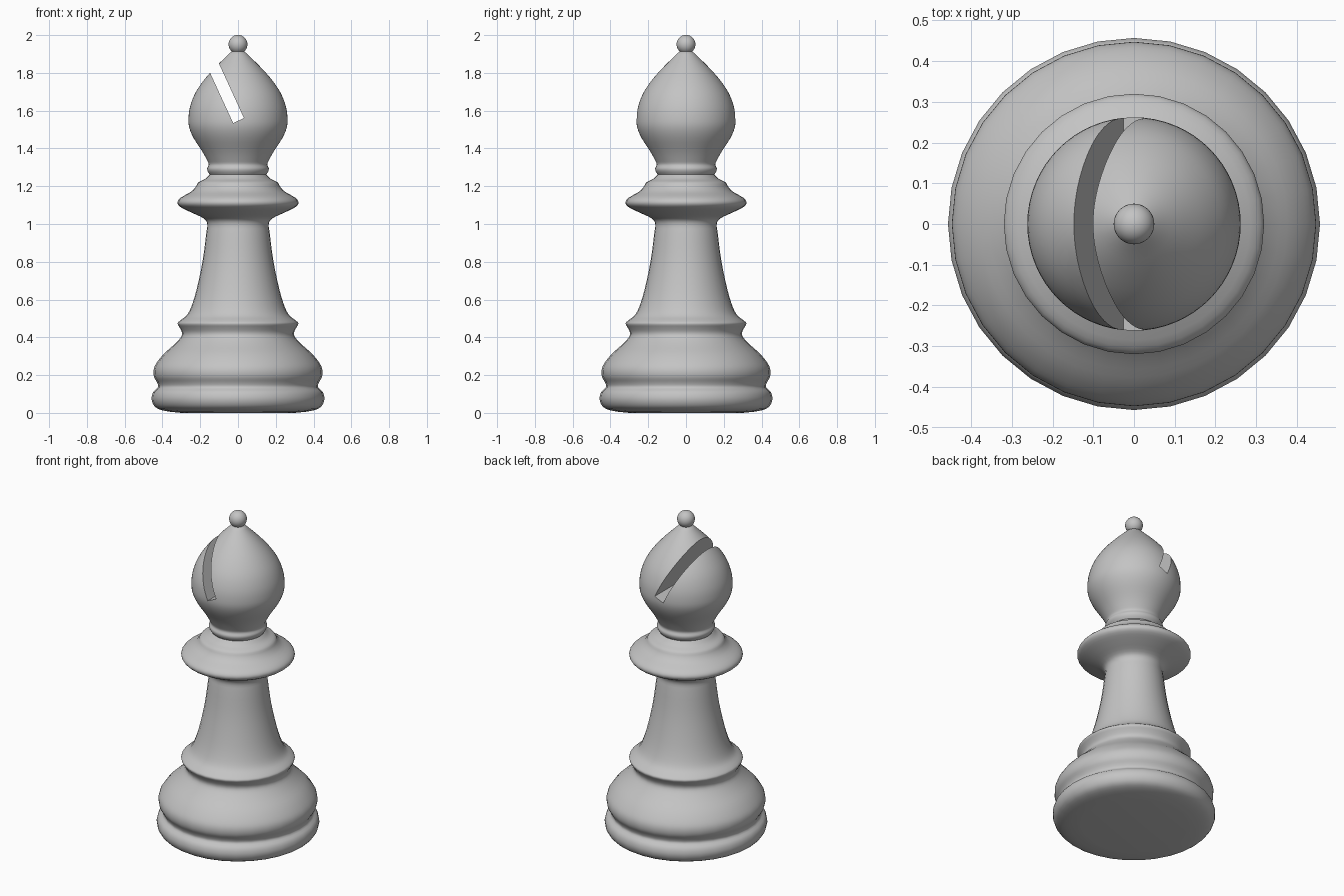
import bpy, math
from mathutils import Vector, Matrix

if "Cube" in bpy.data.objects:
    bpy.data.objects.remove(bpy.data.objects["Cube"])

mat = bpy.data.materials.new("light grey")
mat.diffuse_color = (0.55, 0.55, 0.55, 1)
mat.use_nodes = True
mat.node_tree.nodes["Principled BSDF"].inputs["Base Color"].default_value = mat.diffuse_color


def smooth_profile(pts, steps=3):
    """Rounded curve through the (radius, height) points."""
    p = [Vector(q) for q in pts]
    p = [p[0]] + p + [p[-1]]
    out = []
    for i in range(1, len(p) - 2):
        a, b, c, d = p[i - 1:i + 3]
        for k in range(steps):
            t = k / steps
            out.append(0.5 * (2 * b + (c - a) * t + (2 * a - 5 * b + 4 * c - d) * t * t
                              + (3 * b - a - 3 * c + d) * t ** 3))
    out.append(p[-1])
    return [(max(v.x, 0.0), v.y) for v in out]


def lathe(name, profile, sides, cap_top):
    """Turned part with a closed bottom and optional closed top."""
    verts, faces = [], []
    for r, z in profile:
        for s in range(sides):
            a = 2 * math.pi * s / sides
            verts.append((r * math.cos(a), r * math.sin(a), z))
    for i in range(len(profile) - 1):
        for s in range(sides):
            t = (s + 1) % sides
            faces.append((i * sides + s, i * sides + t, (i + 1) * sides + t, (i + 1) * sides + s))
    faces.append(tuple(reversed(range(sides))))
    if cap_top:
        n = (len(profile) - 1) * sides
        faces.append(tuple(range(n, n + sides)))
    return make(name, verts, faces)


def make(name, verts, faces):
    me = bpy.data.meshes.new(name)
    me.from_pydata(verts, [], faces)
    me.materials.append(mat)
    ob = bpy.data.objects.new(name, me)
    bpy.context.collection.objects.link(ob)
    return ob


def shade(ob, angle):
    bpy.ops.object.select_all(action='DESELECT')
    ob.select_set(True)
    bpy.context.view_layer.objects.active = ob
    bpy.ops.object.shade_smooth_by_angle(angle=math.radians(angle))


# Turned base, stem and collar
body_pts = [(0.30, 0.0), (0.385, 0.01), (0.437, 0.03), (0.457, 0.07), (0.449, 0.11),
            (0.424, 0.135), (0.428, 0.16), (0.444, 0.19), (0.447, 0.225), (0.434, 0.26),
            (0.395, 0.31), (0.34, 0.36), (0.303, 0.40), (0.297, 0.425), (0.308, 0.45),
            (0.32, 0.473), (0.305, 0.49), (0.273, 0.515), (0.248, 0.56), (0.22, 0.65),
            (0.188, 0.80), (0.168, 0.95), (0.163, 1.0), (0.182, 1.03), (0.245, 1.06),
            (0.305, 1.09), (0.32, 1.115), (0.302, 1.14), (0.25, 1.17), (0.225, 1.195),
            (0.21, 1.22), (0.175, 1.238), (0.15, 1.262)]
body = lathe("body", smooth_profile(body_pts), 32, False)
shade(body, 50)

# Pointed head
head_pts = [(0.148, 1.26), (0.16, 1.278), (0.163, 1.295), (0.155, 1.315), (0.165, 1.34),
            (0.19, 1.385), (0.235, 1.455), (0.258, 1.51), (0.262, 1.56), (0.254, 1.62),
            (0.228, 1.69), (0.182, 1.76), (0.125, 1.825), (0.075, 1.875), (0.045, 1.905)]
# Small ball on the tip
c, r = 1.951, 0.05
ball = [(r * math.sin(a), c - r * math.cos(a))
        for a in (math.radians(40 + 139 * k / 12) for k in range(13))]
head = lathe("head", smooth_profile(head_pts) + ball, 64, True)

# Slanted slot cut through the head from front to back
bpy.ops.mesh.primitive_cube_add(size=1)
cutter = bpy.context.object
cutter.name = "slot_cutter"
tilt = math.atan2(0.117, 0.255)
cutter.data.transform(Matrix.Translation((0.003, 0, 1.5475)) @ Matrix.Rotation(-tilt, 4, 'Y')
                      @ Matrix.Translation((0, 0, 0.25)) @ Matrix.Diagonal((0.063, 1, 0.5, 1)))
cutter.data.materials.append(mat)
cut = head.modifiers.new("slot", 'BOOLEAN')
cut.operation = 'DIFFERENCE'
cut.solver = 'EXACT'
cut.object = cutter
bpy.context.view_layer.objects.active = head
bpy.ops.object.modifier_apply(modifier="slot")
bpy.data.objects.remove(cutter)
shade(head, 35)
